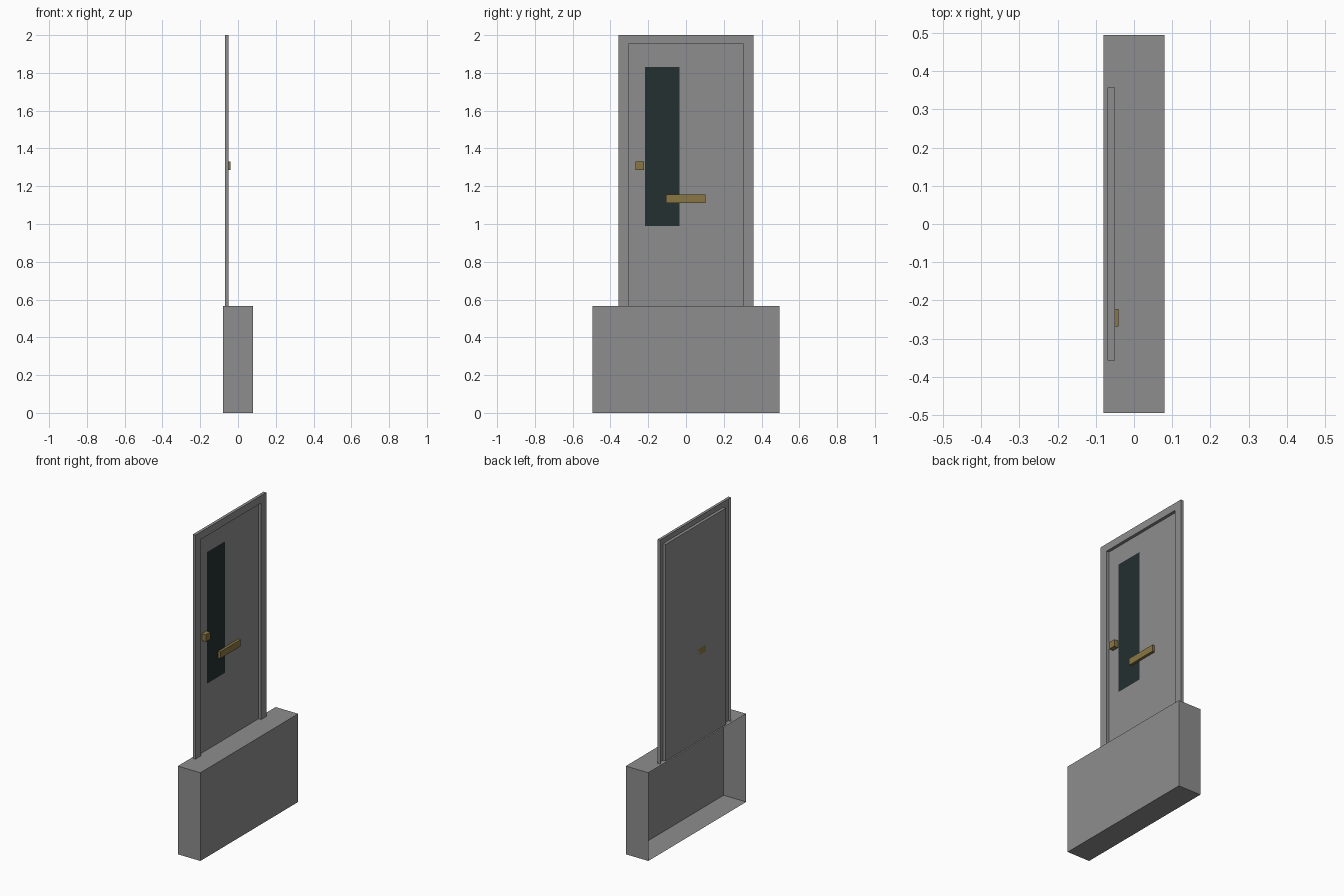
import bpy
import bmesh

old = bpy.data.objects.get("Cube")
if old:
    bpy.data.objects.remove(old, do_unlink=True)


def material(name, rgb):
    mat = bpy.data.materials.new(name)
    mat.use_nodes = True
    mat.diffuse_color = (*rgb, 1)
    mat.node_tree.nodes["Principled BSDF"].inputs["Base Color"].default_value = (*rgb, 1)
    return mat


grey = material("plain grey", (0.27, 0.27, 0.27))
glass = material("dark glass", (0.018, 0.029, 0.029))
brass = material("dull brass", (0.25, 0.18, 0.056))


def finish(name, bm, mat):
    mesh = bpy.data.meshes.new(name)
    bm.to_mesh(mesh)
    bm.free()
    mesh.materials.append(mat)
    obj = bpy.data.objects.new(name, mesh)
    bpy.context.collection.objects.link(obj)
    return obj


def box(name, x, y, z, mat, open_back=False):
    """Box spanning the given ranges, optionally without its -x side."""
    bm = bmesh.new()
    bmesh.ops.create_cube(bm, size=1)
    for v in bm.verts:
        v.co = [lo + (hi - lo) * (c + 0.5) for c, (lo, hi) in zip(v.co, (x, y, z))]
    if open_back:
        bm.normal_update()
        back = [f for f in bm.faces if f.normal.x < -0.9]
        bmesh.ops.delete(bm, geom=back, context='FACES_ONLY')
    return finish(name, bm, mat)


def panel(name, x, y, z, mat):
    """Flat upright sheet facing +x."""
    bm = bmesh.new()
    corners = [(y[0], z[0]), (y[1], z[0]), (y[1], z[1]), (y[0], z[1])]
    bm.faces.new([bm.verts.new((x, *c)) for c in corners])
    return finish(name, bm, mat)


SILL, TOP, HEAD = 0.565, 2.0, 1.952
OUTER, INNER = 0.358, 0.305
FRONT, BACK = -0.05, -0.069

# Foundation block, hollow and open behind
box("foundation", (-0.08, 0.08), (-0.495, 0.495), (0, SILL), grey, open_back=True)

# Door frame: front surround with inner and outer returns, open behind
outline = [(OUTER, SILL), (OUTER, TOP), (-OUTER, TOP), (-OUTER, SILL),
           (-INNER, SILL), (-INNER, HEAD), (INNER, HEAD), (INNER, SILL)]
bm = bmesh.new()
front = [bm.verts.new((FRONT, *p)) for p in outline]
rear = [bm.verts.new((BACK, *p)) for p in outline]
bm.faces.new(front)
for i in range(len(outline)):
    j = (i + 1) % len(outline)
    if outline[i][1] == outline[j][1] == SILL:
        continue  # feet stay open
    bm.faces.new((front[i], rear[i], rear[j], front[j]))
finish("door_frame", bm, grey)

# Recessed door leaf and its tall window
panel("door_leaf", BACK, (-INNER, INNER), (SILL, HEAD), grey)
panel("door_window", BACK + 0.001, (-0.218, -0.034), (0.99, 1.832), glass)

# Brass fittings
box("door_knob", (BACK, -0.04), (-0.268, -0.223), (1.285, 1.33), brass)
box("letter_plate", (BACK, -0.052), (-0.105, 0.102), (1.112, 1.155), brass)
